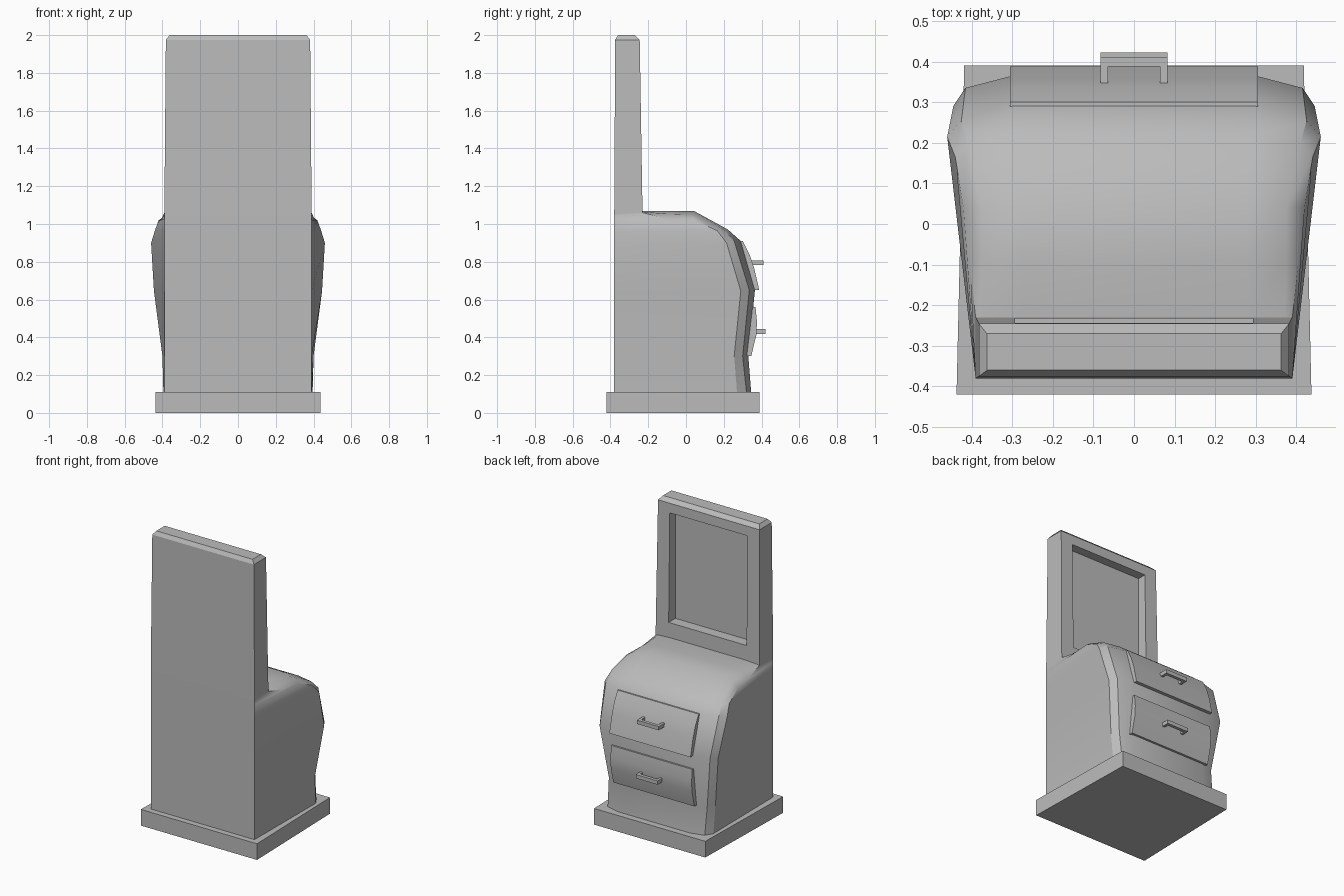
import bpy, bmesh, math

cube = bpy.data.objects.get("Cube")
if cube:
    bpy.data.objects.remove(cube)

grey = bpy.data.materials.new("plain grey")
grey.use_nodes = True
grey.diffuse_color = (0.5, 0.5, 0.5, 1)
grey.node_tree.nodes["Principled BSDF"].inputs["Base Color"].default_value = (0.5, 0.5, 0.5, 1)


def loft(rings):
    """Skin closed rings of points and cap both ends."""
    bm = bmesh.new()
    rows = [[bm.verts.new(p) for p in ring] for ring in rings]
    n = len(rows[0])
    for a, b in zip(rows, rows[1:]):
        for i in range(n):
            j = (i + 1) % n
            bm.faces.new((a[i], a[j], b[j], b[i]))
    bm.faces.new(rows[0])
    bm.faces.new(rows[-1])
    bmesh.ops.recalc_face_normals(bm, faces=bm.faces)
    return bm


def finish(name, bm, smooth=False):
    mesh = bpy.data.meshes.new(name)
    bm.to_mesh(mesh)
    bm.free()
    mesh.materials.append(grey)
    obj = bpy.data.objects.new(name, mesh)
    bpy.context.collection.objects.link(obj)
    if smooth:
        bpy.ops.object.select_all(action='DESELECT')
        obj.select_set(True)
        bpy.context.view_layer.objects.active = obj
        bpy.ops.object.shade_smooth_by_angle(angle=math.radians(30))
    return obj


def rect(z, front_x, back_x, y0, y1):
    return [(-front_x, y0, z), (front_x, y0, z), (back_x, y1, z), (-back_x, y1, z)]


def box(bm, x0, x1, y0, y1, z0, z1):
    verts = bmesh.ops.create_cube(bm, size=1)["verts"]
    for v in verts:
        v.co = (x1 if v.co.x > 0 else x0, y1 if v.co.y > 0 else y0, z1 if v.co.z > 0 else z0)


# Plinth
finish("plinth", loft([rect(z, 0.437, 0.418, -0.42, 0.39) for z in (0, 0.11)]))

# Bulging cabinet: side edge, chamfer edge and front panel edge at each station
stations = [
    ((.395, .27, .11), (.365, .32, .11), (.27, .345, .11)),
    ((.40, .255, .30), (.37, .30, .30), (.28, .33, .30)),
    ((.445, .29, .645), (.415, .335, .65), (.30, .365, .65)),
    ((.46, .215, .90), (.425, .255, .91), (.30, .29, .91)),
    ((.44, .165, .965), (.41, .20, .97), (.30, .22, .972)),
    ((.42, .04, 1.02), (.375, .04, 1.05), (.28, .04, 1.07)),
    ((.405, -.09, 1.025), (.375, -.09, 1.053), (.28, -.09, 1.07)),
    ((.39, -.23, 1.06), (.37, -.23, 1.065), (.28, -.23, 1.07)),
]
rings = []
for side, edge, panel in stations:
    half = [(.39, -.38, min(side[2], 1.05)), side, edge, panel]
    rings.append(half + [(-x, y, z) for x, y, z in reversed(half)])
finish("cabinet", loft(rings), smooth=True)

# Mirror frame with a recessed pane
bm = loft([rect(1.05, .39, .39, -.38, -.23),
           rect(1.975, .382, .382, -.375, -.245),
           rect(2.0, .362, .362, -.36, -.27)])
face = max(bm.faces, key=lambda f: f.normal.y)
bmesh.ops.inset_individual(bm, faces=[face], thickness=.09)
for v in face.verts:
    top = v.co.z > 1.5
    v.co.x = math.copysign(.293, v.co.x)
    v.co.z = 1.91 if top else 1.17
    v.co.y = -.244 if top else -.232
pane = bmesh.ops.extrude_discrete_faces(bm, faces=[face])["faces"][0]
for v in pane.verts:
    v.co.y = -.305
bmesh.ops.recalc_face_normals(bm, faces=bm.faces)
finish("mirror_frame", bm)

# Curved drawer fronts, each with a bar handle
drawers = {
    "upper": ([(.30, .91), (.336, .84), (.36, .77), (.388, .65)], .795, .41),
    "lower": ([(.368, .56), (.376, .48), (.372, .41), (.345, .30)], .43, .422),
}
for name, (profile, z, reach) in drawers.items():
    outline = profile + [(y - .05, h) for y, h in reversed(profile)]
    finish(name + "_drawer", loft([[(x, y, h) for y, h in outline] for x in (-.305, .305)]), smooth=True)
    bm = bmesh.new()
    box(bm, -.082, .082, reach - .022, reach, z - .013, z + .013)
    for s in (-1, 1):
        x0, x1 = sorted((s * .064, s * .082))
        box(bm, x0, x1, .335, reach - .022, z - .013, z + .013)
    finish(name + "_handle", bm)
